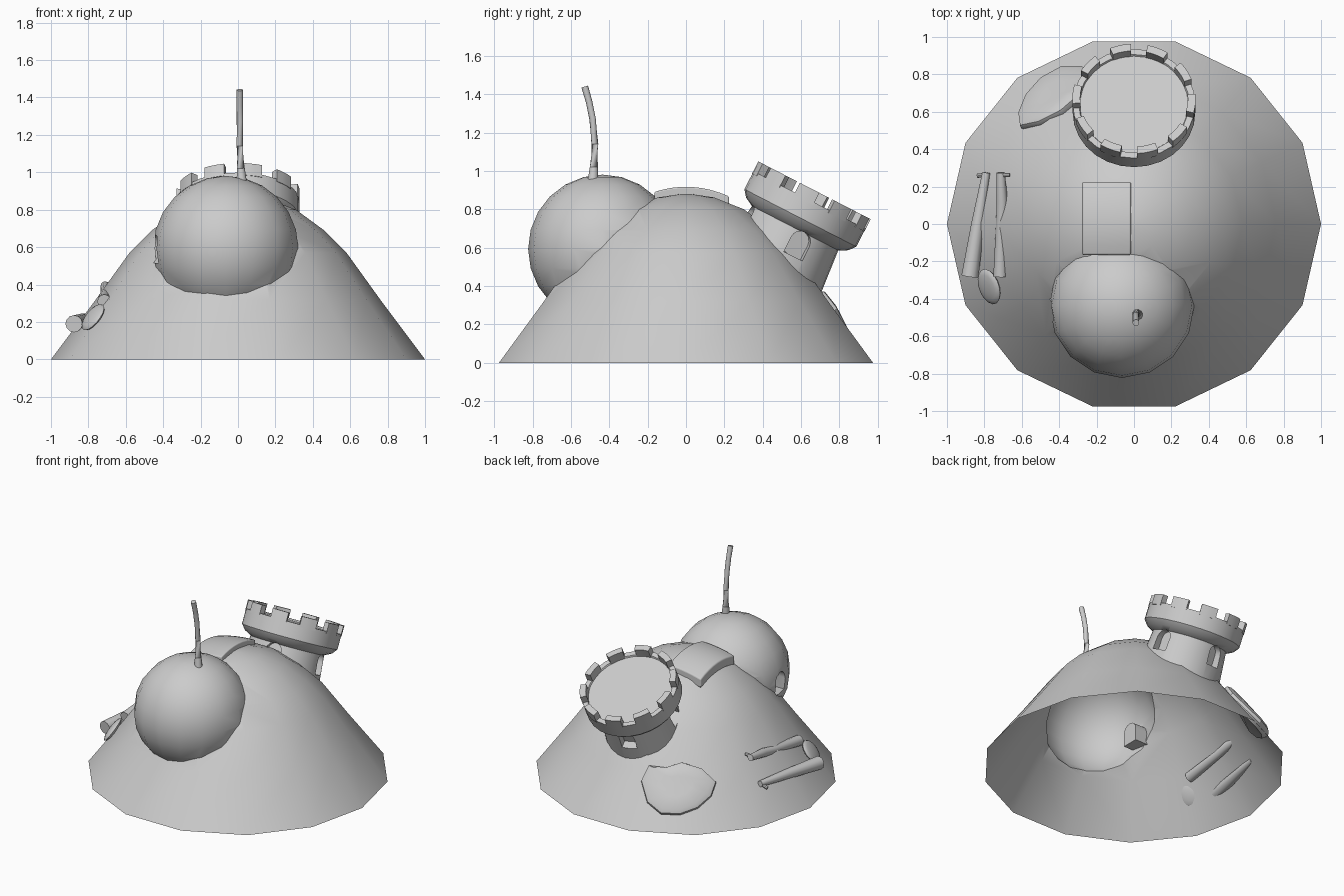
import bpy, bmesh, math
from mathutils import Vector, Matrix

if "Cube" in bpy.data.objects:
    bpy.data.objects.remove(bpy.data.objects["Cube"])

grey = bpy.data.materials.new("plain_grey")
grey.use_nodes = True
grey.diffuse_color = (0.6, 0.6, 0.6, 1)
grey.node_tree.nodes["Principled BSDF"].inputs["Base Color"].default_value = (0.6, 0.6, 0.6, 1)
parts = []


def finish(name, bm, matrix=None):
    """Turn a bmesh into a coloured object."""
    bmesh.ops.recalc_face_normals(bm, faces=bm.faces)
    mesh = bpy.data.meshes.new(name)
    bm.to_mesh(mesh)
    bm.free()
    mesh.materials.append(grey)
    ob = bpy.data.objects.new(name, mesh)
    bpy.context.collection.objects.link(ob)
    if matrix:
        ob.matrix_world = matrix
    parts.append(ob)
    return ob


def loft(bm, rings):
    """Skin a list of closed point rings and cap both ends."""
    rows = [[bm.verts.new(p) for p in ring] for ring in rings]
    n = len(rows[0])
    for a, b in zip(rows, rows[1:]):
        for i in range(n):
            j = (i + 1) % n
            bm.faces.new((a[i], a[j], b[j], b[i]))
    for row in (rows[0], rows[-1]):
        bmesh.ops.poke(bm, faces=[bm.faces.new(row)])


def circle(r, z, n):
    return [Vector((r * math.cos(math.tau * i / n), r * math.sin(math.tau * i / n), z)) for i in range(n)]


def lathe(name, profile, n, matrix=None):
    bm = bmesh.new()
    loft(bm, [circle(r, z, n) for r, z in profile])
    return finish(name, bm, matrix)


def tube(name, points, radii, n=12):
    bm = bmesh.new()
    pts = [Vector(p) for p in points]
    rings = []
    for i, p in enumerate(pts):
        along = pts[min(i + 1, len(pts) - 1)] - pts[max(i - 1, 0)]
        turn = along.to_track_quat("Z", "Y")
        rings.append([p + turn @ c for c in circle(radii[i], 0, n)])
    loft(bm, rings)
    return finish(name, bm)


def arch(half, height, depth, matrix):
    """Round-topped prism along x, used to cut windows."""
    outline = [(-half, -height / 2), (half, -height / 2)]
    for i in range(9):
        a = math.pi * i / 8
        outline.append((half * math.cos(a), height / 2 - half + half * math.sin(a)))
    bm = bmesh.new()
    loft(bm, [[(x, y, z) for y, z in outline] for x in (-depth, depth)])
    ob = finish("window_cutter", bm, matrix)
    ob.hide_render = True
    return ob


def combine(ob, other, operation):
    mod = ob.modifiers.new("join", "BOOLEAN")
    mod.operation, mod.solver, mod.object = operation, "EXACT", other
    bpy.context.view_layer.objects.active = ob
    bpy.context.view_layer.update()
    bpy.ops.object.modifier_apply(modifier=mod.name)
    parts.remove(other)
    bpy.data.objects.remove(other)


# Mound
slope = [(1, 0), (0.76, 0.32), (0.58, 0.57), (0.46, 0.69), (0.31, 0.8), (0.15, 0.862), (0.03, 0.88)]


def mound_height(r):
    for (r1, z1), (r0, z0) in zip(slope, slope[1:]):
        if r >= r0:
            return z0 + (z1 - z0) * (r - r0) / (r1 - r0)
    return slope[-1][1]


mound = lathe("mound_with_cherry", slope, 14)

# Cherry, fused with the mound so that the shell is hollow
bm = bmesh.new()
bmesh.ops.create_uvsphere(bm, u_segments=16, v_segments=12, radius=0.388)
cherry = finish("cherry", bm, Matrix.Translation((-0.065, -0.435, 0.593)))
combine(mound, cherry, "UNION")
combine(mound, arch(0.06, 0.15, 0.09, Matrix.Translation((-0.44, -0.46, 0.59))), "DIFFERENCE")
bm = bmesh.new()
bm.from_mesh(mound.data)
base = [f for f in bm.faces if all(v.co.z < 0.001 for v in f.verts)]
bmesh.ops.delete(bm, geom=base, context="FACES")
bm.to_mesh(mound.data)
bm.free()

# Cherry stem
tube("cherry_stem",
     [(0.02, -0.485, 0.95), (0.015, -0.48, 1.02), (0.01, -0.475, 1.14), (0.01, -0.487, 1.27),
      (0.01, -0.505, 1.36), (0.01, -0.528, 1.44)],
     [0.028, 0.022, 0.018, 0.017, 0.017, 0.018])

# Leaning tower
lean = (Matrix.Translation((0, 0.596, 0.755)) @ Matrix.Rotation(math.radians(-27.2), 4, "X")
        @ Matrix.Rotation(math.radians(13), 4, "Z"))
tower = lathe("tower", [(0.279, -0.34), (0.253, -0.06), (0.3, -0.035), (0.328, 0), (0.328, 0.105),
                        (0.295, 0.105), (0.29, 0.095)], 28, lean)
for k in range(4):
    spot = Matrix.Rotation(k * math.pi / 2, 4, "Z") @ Matrix.Translation((0.28, 0, -0.125))
    combine(tower, arch(0.055, 0.14, 0.075, lean @ spot), "DIFFERENCE")

# Battlements
bm = bmesh.new()
for k in range(10):
    rings = []
    for step in (-1, -0.33, 0.33, 1):
        a = math.radians(90 + 36 * k + 10 * step)
        rings.append([(r * math.cos(a), r * math.sin(a), z)
                      for r, z in ((0.288, 0.09), (0.33, 0.09), (0.33, 0.162), (0.288, 0.162))])
    loft(bm, rings)
finish("battlements", bm, lean)

# Blanket over the peak
bm = bmesh.new()
bmesh.ops.create_cube(bm, size=2)
bmesh.ops.subdivide_edges(bm, edges=bm.edges[:], cuts=7, use_grid_fill=True)
for v in bm.verts:
    x, y = -0.147 + 0.13 * v.co.x, 0.03 + 0.195 * v.co.y
    v.co = (x, y, 0.885 - y * y - 0.5 * x * x + 0.033 * v.co.z)
blanket = finish("blanket", bm)
bevel = blanket.modifiers.new("soft_edges", "BEVEL")
bevel.width, bevel.segments, bevel.angle_limit = 0.018, 3, math.radians(50)

# Puddle lying on the back slope
outline = [(-0.27, 0.83), (-0.38, 0.83), (-0.49, 0.77), (-0.57, 0.68), (-0.61, 0.58), (-0.6, 0.51),
           (-0.5, 0.53), (-0.38, 0.59), (-0.3, 0.66), (-0.19, 0.7), (-0.18, 0.77)]
middle = Vector((-0.41, 0.68))
rings = []
for scale, lift in ((0.95, -0.03), (1, 0.005), (0.97, 0.025), (0.84, 0.036), (0.4, 0.037)):
    ring = []
    for p in outline:
        q = middle + (Vector(p) - middle) * scale
        out = q.normalized() * 0.8
        ring.append(Vector((q.x, q.y, mound_height(q.length * 1.01)))
                    + Vector((out.x, out.y, 0.6)) * lift)
    rings.append(ring)
bm = bmesh.new()
loft(bm, rings)
finish("puddle", bm)

# Pair of legs on the side, with small feet
tube("lower_leg", [(-0.877, -0.28, 0.19), (-0.835, 0, 0.21), (-0.79, 0.275, 0.225)], [0.046, 0.035, 0.021])
tube("upper_leg", [(-0.715, -0.28, 0.31), (-0.708, 0.02, 0.35), (-0.705, 0.12, 0.37), (-0.712, 0.275, 0.395)],
     [0.037, 0.029, 0.03, 0.022])
tube("lower_foot", [(-0.785, 0.262, 0.222), (-0.837, 0.258, 0.2)], [0.013, 0.011], 8)
tube("upper_foot", [(-0.712, 0.262, 0.4), (-0.665, 0.262, 0.405)], [0.013, 0.011], 8)

# Flat bump beside the legs
bm = bmesh.new()
bmesh.ops.create_uvsphere(bm, u_segments=16, v_segments=8, radius=1)
place = (Matrix.Translation((-0.775, -0.335, 0.225)) @ Matrix.Rotation(math.radians(24), 4, "Z")
         @ Matrix.Rotation(math.radians(-53), 4, "Y") @ Matrix.Rotation(math.radians(-20), 4, "Z"))
bmesh.ops.transform(bm, matrix=place @ Matrix.Diagonal((0.085, 0.1, 0.022, 1)), verts=bm.verts)
finish("side_bump", bm)

# Smooth shading with sharp creases
bpy.ops.object.select_all(action="DESELECT")
for ob in parts:
    ob.select_set(True)
bpy.context.view_layer.objects.active = parts[0]
bpy.ops.object.shade_smooth_by_angle(angle=math.radians(35))
